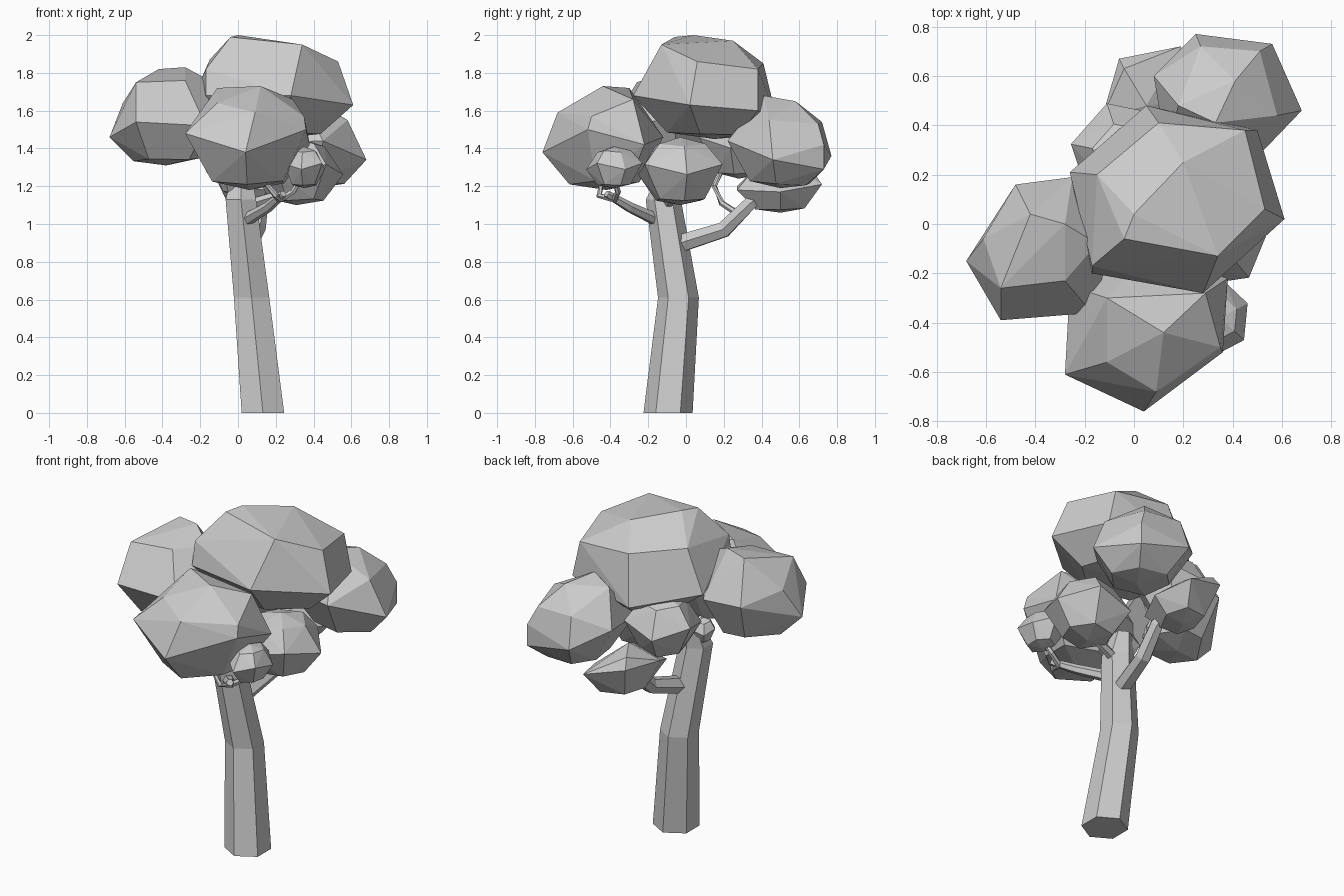
import bpy
import bmesh
from math import cos, sin, tau
from mathutils import Vector

default_cube = bpy.data.objects.get("Cube")
if default_cube:
    bpy.data.objects.remove(default_cube)

grey = bpy.data.materials.new("plain grey")
grey.use_nodes = True
GREY = (0.6, 0.6, 0.6, 1)
grey.diffuse_color = GREY
grey.node_tree.nodes["Principled BSDF"].inputs["Base Color"].default_value = GREY


def finish(bm, name):
    """Turn a bmesh into a flat shaded object."""
    bmesh.ops.recalc_face_normals(bm, faces=bm.faces[:])
    mesh = bpy.data.meshes.new(name)
    bm.to_mesh(mesh)
    bm.free()
    mesh.materials.append(grey)
    obj = bpy.data.objects.new(name, mesh)
    bpy.context.collection.objects.link(obj)
    return obj


def rounded_ring(outline, pole, inward, rise):
    """Narrower ring between an outline and a pole."""
    ring = []
    for point in map(Vector, outline):
        inner = point.lerp(pole, inward)
        inner.z = point.z + (pole.z - point.z) * rise
        ring.append(inner)
    return ring


def foliage(name, outline, crown, keel):
    """Faceted clump: crown points, widest outline and a rounded underside in one hull."""
    bm = bmesh.new()
    keel = Vector(keel)
    for point in [*crown, *outline, keel, *rounded_ring(outline, keel, 0.42, 0.85)]:
        bm.verts.new(point)
    hull = bmesh.ops.convex_hull(bm, input=bm.verts[:])
    unused = {v for v in hull["geom_interior"] + hull["geom_unused"]
              if isinstance(v, bmesh.types.BMVert)}
    bmesh.ops.delete(bm, geom=list(unused), context="VERTS")
    bmesh.ops.dissolve_limit(bm, angle_limit=0.09, verts=bm.verts[:], edges=bm.edges[:])
    return finish(bm, name)


def round_foliage(name, centre, radii, turn):
    """Regular clump with a gently uneven six-sided outline."""
    c, r = Vector(centre), Vector(radii)
    outline = []
    for i in range(6):
        a = turn + tau * i / 6
        wobble = r.z * (0.2 if i % 2 else -0.1)
        outline.append(c + Vector((r.x * cos(a), r.y * sin(a), wobble)))
    lift = Vector((0, 0, r.z))
    crown = [c + lift] + rounded_ring(outline, c + lift, 0.4, 0.75)
    return foliage(name, outline, crown, c - lift)


def limb(name, path, radii, upright=False):
    """Six-sided tapering tube along a path."""
    bm = bmesh.new()
    points = [Vector(p) for p in path]
    rings = []
    for i, (p, r) in enumerate(zip(points, radii)):
        along = points[min(i + 1, len(points) - 1)] - points[max(i - 1, 0)]
        if upright:
            side, up = Vector((0, 1, 0)), Vector((1, 0, 0))
        else:
            side = along.cross(Vector((0, 0, 1))).normalized()
            up = side.cross(along).normalized()
        rings.append([bm.verts.new(p + side * r * cos(tau * k / 6) + up * r * sin(tau * k / 6))
                      for k in range(6)])
    for low, high in zip(rings, rings[1:]):
        for k in range(6):
            n = (k + 1) % 6
            bm.faces.new((low[k], low[n], high[n], high[k]))
    bm.faces.new(rings[0])
    bm.faces.new(rings[-1])
    return finish(bm, name)


# Bent trunk
limb("trunk", [(0.132, -0.095, 0), (0.072, -0.04, 0.61), (0.015, -0.12, 1.13), (0.02, -0.08, 1.26)],
     (0.13, 0.108, 0.093, 0.06), upright=True)

# Main branches
limb("back_branch", [(0.06, -0.02, 0.9), (0.1, 0.2, 0.97), (0.12, 0.34, 1.11), (0.1, 0.46, 1.2)],
     (0.052, 0.047, 0.04, 0.02))
limb("front_branch", [(0.04, -0.15, 1.02), (0.16, -0.3, 1.09), (0.24, -0.42, 1.16)],
     (0.035, 0.028, 0.02))
limb("side_branch", [(0.04, -0.1, 1.1), (0.2, -0.07, 1.15), (0.33, -0.04, 1.25)],
     (0.03, 0.025, 0.02))

# Thin twigs
limb("back_twig", [(0.12, 0.28, 1.05), (0.08, 0.19, 1.11), (0.03, 0.15, 1.2), (0, 0.2, 1.3)],
     (0.018, 0.016, 0.014, 0.012))
limb("front_twig", [(0.22, -0.38, 1.13), (0.2, -0.46, 1.15), (0.12, -0.44, 1.25)],
     (0.018, 0.016, 0.012))
limb("right_twig", [(0.22, -0.38, 1.13), (0.29, -0.36, 1.17), (0.36, -0.39, 1.28)],
     (0.018, 0.016, 0.012))

# Large foliage clumps
foliage("top_foliage",
        [(-0.26, 0.21, 1.62), (-0.17, -0.2, 1.68), (0.28, -0.28, 1.68),
         (0.61, 0.02, 1.63), (0.5, 0.38, 1.6), (0.05, 0.48, 1.56)],
        [(-0.04, -0.06, 1.99), (0.34, -0.13, 1.95), (0.53, 0.06, 1.86), (0.2, 0.25, 1.97),
         (0.45, 0.38, 1.82), (0.1, 0.41, 1.85), (-0.17, -0.17, 1.82), (-0.15, 0.2, 1.87),
         (0, 0.04, 2)],
        (0.2, 0.15, 1.45))
foliage("right_foliage",
        [(-0.68, -0.15, 1.46), (-0.54, -0.39, 1.54), (-0.17, -0.36, 1.52),
         (-0.08, -0.05, 1.56), (-0.25, 0.19, 1.58), (-0.48, 0.16, 1.58)],
        [(-0.54, -0.26, 1.75), (-0.28, -0.23, 1.76), (-0.28, 0, 1.83), (-0.42, 0.04, 1.82),
         (-0.61, -0.06, 1.64), (-0.15, -0.08, 1.76)],
        (-0.38, -0.08, 1.31))
foliage("front_foliage",
        [(-0.28, -0.61, 1.48), (0.04, -0.76, 1.38), (0.36, -0.52, 1.5),
         (0.38, -0.22, 1.42), (0.05, -0.12, 1.46), (-0.26, -0.25, 1.47)],
        [(0.12, -0.44, 1.73), (-0.11, -0.56, 1.64), (0.09, -0.68, 1.59), (0.35, -0.5, 1.57),
         (0.29, -0.28, 1.66), (-0.11, -0.3, 1.72)],
        (0.06, -0.42, 1.18))
foliage("back_foliage",
        [(0.68, 0.46, 1.34), (0.56, 0.73, 1.29), (0.25, 0.77, 1.36),
         (0.08, 0.6, 1.46), (0.13, 0.3, 1.43), (0.45, 0.22, 1.44)],
        [(0.41, 0.58, 1.65), (0.33, 0.41, 1.68), (0.51, 0.7, 1.53), (0.58, 0.44, 1.55),
         (0.27, 0.72, 1.54), (0.18, 0.48, 1.65), (0.56, 0.73, 1.42)],
        (0.4, 0.5, 1.19))
foliage("low_back_foliage",
        [(-0.06, 0.27, 1.2), (-0.13, 0.43, 1.27), (-0.06, 0.67, 1.28),
         (0.19, 0.72, 1.21), (0.27, 0.5, 1.17), (0.15, 0.27, 1.18)],
        [(-0.04, 0.63, 1.34), (0.05, 0.48, 1.35), (0.1, 0.36, 1.29)],
        (0.07, 0.5, 1.06))

# Small foliage clumps
round_foliage("left_foliage", (0.31, -0.03, 1.28), (0.25, 0.24, 0.18), 0.15)
round_foliage("small_foliage", (0.35, -0.38, 1.3), (0.12, 0.15, 0.11), 0.4)
round_foliage("inner_foliage", (-0.04, 0.28, 1.42), (0.22, 0.22, 0.18), -0.2)
round_foliage("trunk_knob", (-0.04, -0.11, 1.23), (0.07, 0.08, 0.07), 0.2)
